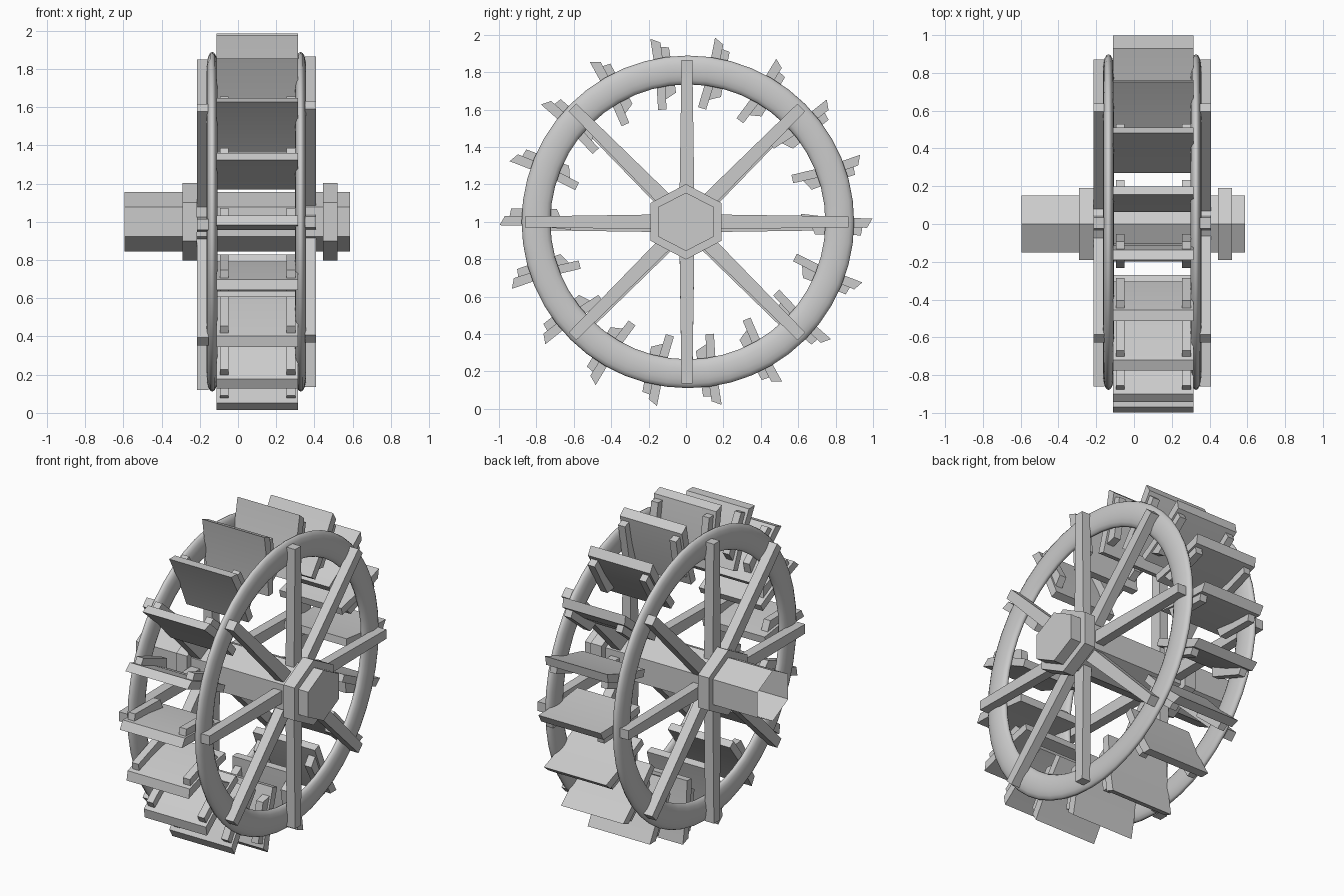
import bpy, bmesh
from math import sin, cos, pi, radians
from mathutils import Matrix

if "Cube" in bpy.data.objects:
    bpy.data.objects.remove(bpy.data.objects["Cube"])

CENTRE = Matrix.Translation((0, 0, 1.0))   # wheel axis runs along x


def make(name, bm, smooth=None):
    bmesh.ops.recalc_face_normals(bm, faces=bm.faces)
    me = bpy.data.meshes.new(name)
    bm.to_mesh(me)
    bm.free()
    ob = bpy.data.objects.new(name, me)
    bpy.context.collection.objects.link(ob)
    if smooth:
        bpy.context.view_layer.objects.active = ob
        ob.select_set(True)
        bpy.ops.object.shade_smooth_by_angle(angle=radians(smooth))
        ob.select_set(False)
    return ob


def prism(bm, profile, x0, x1, mat=CENTRE, open_left=False):
    """Extrude a (y, z) profile along x."""
    a = [bm.verts.new(mat @ Matrix.Translation((x0, y, z)).translation) for y, z in profile]
    b = [bm.verts.new(mat @ Matrix.Translation((x1, y, z)).translation) for y, z in profile]
    n = len(profile)
    for i in range(n):
        j = (i + 1) % n
        bm.faces.new((a[i], a[j], b[j], b[i]))
    if not open_left:
        bm.faces.new(a)
    bm.faces.new(b)


def turned(deg):
    """Local +z becomes the radial direction, clockwise seen from +x."""
    return CENTRE @ Matrix.Rotation(radians(-deg), 4, 'X')


def hexagon(half_y, half_z):
    k = half_y / cos(pi / 6)
    return [(k * sin(i * pi / 3), half_z * cos(i * pi / 3)) for i in range(6)]


# Six-sided axle, open at its long end
bm = bmesh.new()
prism(bm, hexagon(0.151, 0.156), -0.595, 0.587, open_left=True)
make("axle", bm)

# Hub collars
for name, x0, x1 in (("left_collar", -0.29, -0.215), ("right_collar", 0.445, 0.52)):
    bm = bmesh.new()
    prism(bm, hexagon(0.19, 0.202), x0, x1)
    make(name, bm)

# Rims: rings with a flattened oval section
for name, xc in (("left_rim", -0.135), ("right_rim", 0.328)):
    bm = bmesh.new()
    N, M = 48, 16
    rings = []
    for i in range(N):
        a = 2 * pi * i / N
        ring = []
        for j in range(M):
            b = 2 * pi * j / M
            r = 0.812 + 0.077 * cos(b)
            ring.append(bm.verts.new((xc + 0.029 * sin(b), 0.01 + r * sin(a), 1 + r * cos(a))))
        rings.append(ring)
    for i in range(N):
        p, q = rings[i], rings[(i + 1) % N]
        for j in range(M):
            k = (j + 1) % M
            bm.faces.new((p[j], p[k], q[k], q[j]))
    make(name, bm, 60)

# Tapered spokes on the outer face of each rim
spoke = [(-0.04, 0.1), (0.04, 0.1), (0.029, 0.865), (-0.029, 0.865)]
for name, x0, x1, dz in (("left_spokes", -0.215, -0.155, -0.015),
                         ("right_spokes", 0.35, 0.408, 0.0)):
    bm = bmesh.new()
    for i in range(8):
        prism(bm, spoke, x0, x1, Matrix.Translation((0, 0.005, dz)) @ turned(45 * i))
    make(name, bm)

# Paddle boards with slanted tips, each carrying two brackets
board = [(-0.043, 0.615), (0.002, 0.61), (0.026, 0.80), (0.032, 0.968),
         (-0.018, 0.997), (-0.022, 0.80)]
bracket = [(0.0, 0.66), (0.068, 0.69), (0.072, 0.935), (0.02, 0.945)]
boards, brackets = bmesh.new(), bmesh.new()
for i in range(18):
    m = turned(10 + 20 * i)
    prism(boards, board, -0.112, 0.314, m)
    for x0, x1 in ((-0.095, -0.05), (0.255, 0.302)):
        prism(brackets, bracket, x0, x1, m)
make("paddle_boards", boards, 30)
make("paddle_brackets", brackets)
